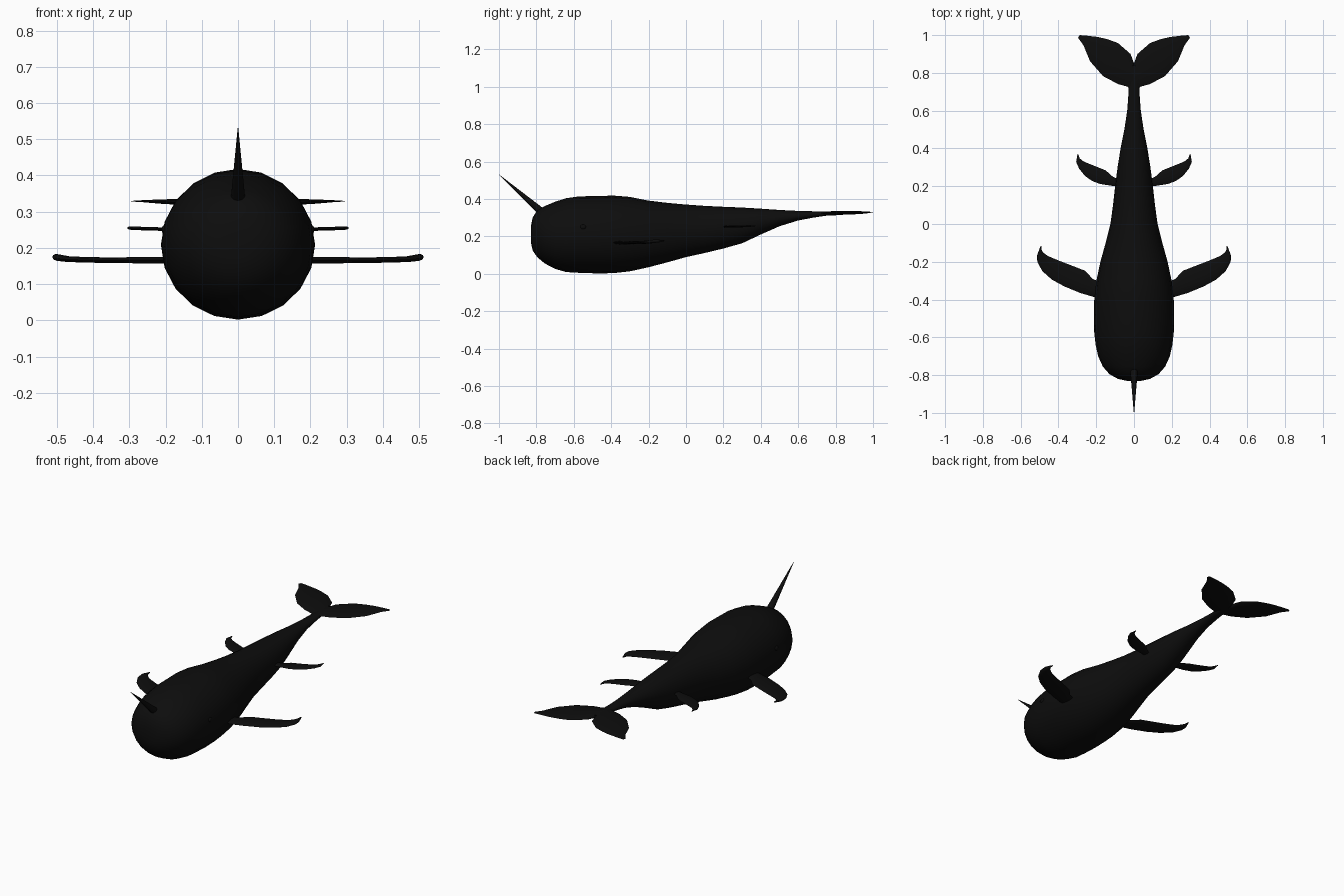
import bpy, bmesh, math
from mathutils import Vector

skin = bpy.data.materials.new("near_black_skin")
skin.diffuse_color = (0.004, 0.004, 0.004, 1)


def finish(name, bm, mirror=False, angle=50):
    bmesh.ops.recalc_face_normals(bm, faces=bm.faces)
    me = bpy.data.meshes.new(name)
    bm.to_mesh(me)
    bm.free()
    ob = bpy.data.objects.new(name, me)
    bpy.context.collection.objects.link(ob)
    me.materials.append(skin)
    if mirror:
        ob.modifiers.new("mirror", 'MIRROR').use_mirror_merge = False
    bpy.ops.object.select_all(action='DESELECT')
    ob.select_set(True)
    bpy.context.view_layer.objects.active = ob
    bpy.ops.object.shade_smooth_by_angle(angle=math.radians(angle))
    return ob


def loft(rings):
    """Skin a list of equal rings and close both ends."""
    bm = bmesh.new()
    vs = [[bm.verts.new(p) for p in r] for r in rings]
    n = len(vs[0])
    for a, b in zip(vs, vs[1:]):
        for i in range(n):
            j = (i + 1) % n
            bm.faces.new((a[i], a[j], b[j], b[i]))
    bm.faces.new(vs[0])
    bm.faces.new(vs[-1])
    return bm


def fin(name, stations):
    """Lens-section fin: (front x, front y, back x, back y, z, half thickness)."""
    rings = []
    for fx, fy, bx, by, z, t in stations:
        f, b = Vector((fx, fy, z)), Vector((bx, by, z))
        ring = []
        for i in range(10):
            a = math.tau * i / 10
            p = f.lerp(b, 0.5 - 0.5 * math.cos(a))
            p.z += t * math.sin(a)
            ring.append(p)
        rings.append(ring)
    return finish(name, loft(rings), mirror=True, angle=60)


# Body: y, half width, bottom z, top z
body = [
    (-0.830, 0.040, 0.170, 0.250), (-0.820, 0.085, 0.125, 0.300),
    (-0.795, 0.130, 0.088, 0.340), (-0.755, 0.165, 0.055, 0.362),
    (-0.700, 0.190, 0.026, 0.385), (-0.640, 0.203, 0.009, 0.404),
    (-0.570, 0.211, 0.005, 0.414), (-0.480, 0.213, 0.002, 0.415),
    (-0.390, 0.210, 0.003, 0.418), (-0.300, 0.199, 0.013, 0.411),
    (-0.200, 0.178, 0.035, 0.391), (-0.100, 0.150, 0.061, 0.379),
    (0.000, 0.125, 0.089, 0.370), (0.100, 0.111, 0.111, 0.363),
    (0.200, 0.100, 0.135, 0.358), (0.300, 0.087, 0.163, 0.354),
    (0.400, 0.071, 0.210, 0.348), (0.500, 0.051, 0.254, 0.341),
    (0.600, 0.036, 0.285, 0.336), (0.680, 0.030, 0.300, 0.334),
    (0.760, 0.026, 0.312, 0.334), (0.840, 0.010, 0.320, 0.333),
]
rings = []
for y, w, lo, hi in body:
    mid, h = (lo + hi) / 2, (hi - lo) / 2
    rings.append([(w * math.cos(math.tau * i / 20), y,
                   mid + h * math.sin(math.tau * i / 20)) for i in range(20)])
finish("body", loft(rings), angle=60)

# Tusk: slim cone pointing forward and up
base, tip = Vector((0, -0.765, 0.325)), Vector((0, -1.0, 0.53))
axis = tip - base
bm = bmesh.new()
bmesh.ops.create_cone(bm, cap_ends=True, segments=12, radius1=0.021,
                      radius2=0.001, depth=axis.length)
bm.transform(axis.to_track_quat('Z', 'Y').to_matrix().to_4x4())
bmesh.ops.translate(bm, vec=(base + tip) / 2, verts=bm.verts)
finish("tusk", bm)

# Large front flippers with hooked tips
fin("front_flippers", [
    (0.170, -0.392, 0.170, -0.310, 0.166, 0.009),
    (0.210, -0.387, 0.217, -0.292, 0.166, 0.009),
    (0.285, -0.365, 0.260, -0.247, 0.166, 0.009),
    (0.370, -0.330, 0.330, -0.220, 0.166, 0.008),
    (0.435, -0.294, 0.400, -0.193, 0.167, 0.008),
    (0.485, -0.250, 0.455, -0.170, 0.169, 0.008),
    (0.512, -0.200, 0.480, -0.152, 0.173, 0.009),
    (0.513, -0.165, 0.489, -0.138, 0.175, 0.008),
    (0.495, -0.118, 0.490, -0.116, 0.176, 0.003),
])

# Small rear flippers
fin("rear_flippers", [
    (0.070, 0.200, 0.080, 0.235, 0.252, 0.006),
    (0.103, 0.200, 0.112, 0.250, 0.252, 0.006),
    (0.180, 0.212, 0.150, 0.284, 0.252, 0.006),
    (0.222, 0.228, 0.205, 0.306, 0.252, 0.005),
    (0.258, 0.253, 0.245, 0.322, 0.253, 0.005),
    (0.290, 0.292, 0.270, 0.333, 0.254, 0.005),
    (0.306, 0.328, 0.287, 0.347, 0.255, 0.005),
    (0.299, 0.370, 0.296, 0.371, 0.256, 0.002),
])

# Tail flukes with a centre notch
fin("tail_flukes", [
    (0.000, 0.700, 0.000, 0.850, 0.323, 0.011),
    (0.035, 0.727, 0.018, 0.900, 0.325, 0.010),
    (0.085, 0.741, 0.085, 0.958, 0.326, 0.010),
    (0.164, 0.783, 0.140, 0.978, 0.327, 0.009),
    (0.233, 0.862, 0.190, 0.990, 0.328, 0.006),
    (0.268, 0.947, 0.250, 0.997, 0.329, 0.003),
    (0.296, 0.985, 0.288, 1.000, 0.329, 0.001),
])

# Eyes: shallow bumps on the sides of the head
bm = bmesh.new()
bmesh.ops.create_uvsphere(bm, u_segments=12, v_segments=8, radius=0.016)
bmesh.ops.scale(bm, vec=(0.5, 1, 0.8), verts=bm.verts)
bmesh.ops.translate(bm, vec=(0.203, -0.55, 0.25), verts=bm.verts)
finish("eyes", bm, mirror=True)
